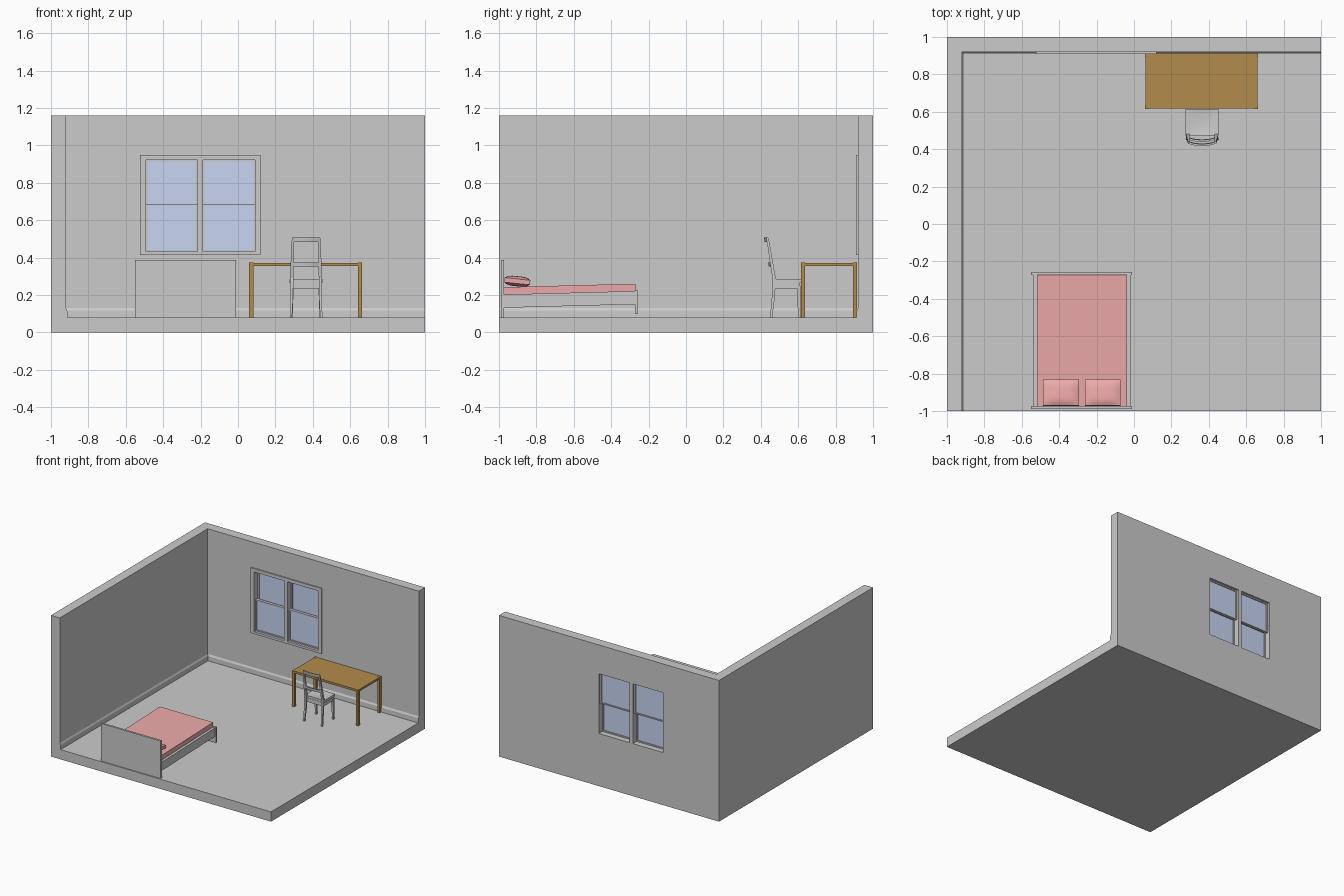
import bpy, bmesh, math
from mathutils import Matrix, Vector

if "Cube" in bpy.data.objects:
    bpy.data.objects.remove(bpy.data.objects["Cube"])


def material(name, rgb):
    m = bpy.data.materials.new(name)
    m.diffuse_color = (*rgb, 1)
    m.use_nodes = True
    m.node_tree.nodes["Principled BSDF"].inputs["Base Color"].default_value = m.diffuse_color
    return m


PINK = material("bed_pink", (0.85, 0.4, 0.4))
WOOD = material("desk_wood", (0.45, 0.26, 0.07))
GLASS = material("window_glass", (0.58, 0.66, 0.9))


def finish(name, bm, mat=None, smooth=False):
    bmesh.ops.recalc_face_normals(bm, faces=bm.faces)
    me = bpy.data.meshes.new(name)
    bm.to_mesh(me)
    bm.free()
    ob = bpy.data.objects.new(name, me)
    bpy.context.collection.objects.link(ob)
    if mat:
        me.materials.append(mat)
    if smooth:
        bpy.ops.object.select_all(action='DESELECT')
        ob.select_set(True)
        bpy.context.view_layer.objects.active = ob
        bpy.ops.object.shade_smooth_by_angle(angle=math.radians(40))
    return ob


def add_box(bm, x, y, z, mat4=None):
    m = Matrix.LocRotScale(
        Vector(((x[0] + x[1]) / 2, (y[0] + y[1]) / 2, (z[0] + z[1]) / 2)), None,
        Vector((x[1] - x[0], y[1] - y[0], z[1] - z[0])))
    bmesh.ops.create_cube(bm, size=1, matrix=mat4 @ m if mat4 else m)


def boxes(name, parts, mat=None, mat4=None):
    bm = bmesh.new()
    for p in parts:
        add_box(bm, *p, mat4)
    return finish(name, bm, mat)


def frame(x, y, z, w):
    """Four bars of width w around a rectangle in the xz plane."""
    return [(x, y, (z[0], z[0] + w)), (x, y, (z[1] - w, z[1])),
            ((x[0], x[0] + w), y, (z[0] + w, z[1] - w)),
            ((x[1] - w, x[1]), y, (z[0] + w, z[1] - w))]


def loft(name, rings, smooth=False):
    bm = bmesh.new()
    rows = [[bm.verts.new(p) for p in r] for r in rings]
    for a, b in zip(rows, rows[1:]):
        for i in range(len(a)):
            j = (i + 1) % len(a)
            bm.faces.new((a[i], a[j], b[j], b[i]))
    bm.faces.new(rows[0])
    bm.faces.new(rows[-1][::-1])
    return finish(name, bm, None, smooth)


def cushion(name, centre, half, shape, mat=None, tilt=0):
    """Finely divided block whose z is reshaped by shape(u, v, w)."""
    bm = bmesh.new()
    bmesh.ops.create_cube(bm, size=2)
    bmesh.ops.subdivide_edges(bm, edges=bm.edges[:], cuts=9, use_grid_fill=True)
    for v in bm.verts:
        v.co.z = shape(*v.co)
        v.co = Vector(a * b for a, b in zip(v.co, half))
    bm.transform(Matrix.Translation(centre) @ Matrix.Rotation(tilt, 4, 'X'))
    return finish(name, bm, mat, True)


# Room shell
H = 1.16
boxes("floor", [((-1, 1), (-1, 1), (0, 0.08))])
boxes("left_wall", [((-1, -0.92), (-1, 0.92), (0.08, H))])
openings = [(-0.492, -0.217), (-0.188, 0.092)]
zlo, zhi, zmid = 0.432, 0.923, 0.68
xs = [-1, *openings[0], *openings[1], 1]
back = [((xs[i], xs[i + 1]), (0.92, 1), (0.08, H)) for i in (0, 2, 4)]
for o in openings:
    back += [(o, (0.92, 1), (0.08, zlo)), (o, (0.92, 1), (zhi, H))]
boxes("back_wall", back)

# Skirting with a slanted top, mitred in the corner
skirt = [(0.0, 0.08), (0.008, 0.08), (0.007, 0.118), (0.0, 0.132)]
loft("skirting", [[(-0.92 + d, -1, z) for d, z in skirt],
                  [(-0.92 + d, 0.92 - d, z) for d, z in skirt],
                  [(1, 0.92 - d, z) for d, z in skirt]])

# Window: inner casing, then outer upper sash and inner lower sash per opening
fy = (0.91, 0.922)
boxes("window_casing", [
    ((-0.525, 0.12), fy, (0.413, zlo)), ((-0.525, 0.12), fy, (zhi, 0.95)),
    ((-0.525, openings[0][0]), fy, (zlo, zhi)),
    ((openings[0][1], openings[1][0]), fy, (zlo, zhi)),
    ((openings[1][1], 0.12), fy, (zlo, zhi))])
for side, o in zip(("left", "right"), openings):
    for part, y, z in (("upper", 0.97, (zmid - 0.008, zhi)),
                       ("lower", 0.942, (zlo, zmid + 0.008))):
        boxes(f"{side}_{part}_sash", frame(o, (y - 0.012, y + 0.012), z, 0.01))
        boxes(f"{side}_{part}_pane",
              [((o[0] + 0.008, o[1] - 0.008), (y - 0.005, y + 0.005),
                (z[0] + 0.008, z[1] - 0.008))], GLASS)

# Desk
boxes("desk_top", [((0.062, 0.66), (0.618, 0.914), (0.355, 0.372))], WOOD)
boxes("desk_legs", [(x, y, (0.08, 0.373))
                    for x in ((0.06, 0.082), (0.641, 0.663))
                    for y in ((0.614, 0.636), (0.893, 0.915))], WOOD)


# Chair, its back towards the viewer
CX = 0.364


def leg(name, stations):
    loft(name, [[(x + sx * h, y + sy * h, z)
                 for sx, sy in ((-1, -1), (1, -1), (1, 1), (-1, 1))]
                for x, y, z, h in stations])


for side, s in (("left", -1), ("right", 1)):
    leg(f"chair_back_{side}_leg", [
        (CX + s * 0.081, 0.455, 0.08, 0.006), (CX + s * 0.077, 0.468, 0.2, 0.008),
        (CX + s * 0.077, 0.471, 0.29, 0.009), (CX + s * 0.074, 0.456, 0.38, 0.008),
        (CX + s * 0.07, 0.436, 0.505, 0.006)])
    leg(f"chair_front_{side}_leg", [
        (CX + s * 0.078, 0.606, 0.08, 0.006), (CX + s * 0.076, 0.602, 0.25, 0.01)])

for name, y, z, half, h in (("chair_top_rail", 0.436, 0.496, 0.074, 0.013),
                            ("chair_lower_rail", 0.458, 0.364, 0.074, 0.011)):
    rings = []
    for i in range(9):
        t = i / 4 - 1
        yy = y - 0.012 * (1 - t * t)
        rings.append([(CX + t * half, yy + a + b * 0.15 * -1, z + b)
                      for a, b in ((-0.005, -h), (0.005, -h), (0.005, h), (-0.005, h))])
    loft(name, rings, True)

cushion("chair_seat", (CX, 0.545, 0.275), (0.088, 0.071, 0.01),
        lambda u, v, w: w - (0.6 * (1 - u * u) * (1 - v * v) if w > 0 else 0))
boxes("chair_apron", frame((CX - 0.08, CX + 0.08), (0.472, 0.482), (0.235, 0.267), 0.016)
      + [((CX - 0.08, CX + 0.08), (0.598, 0.608), (0.235, 0.267)),
         ((CX - 0.082, CX - 0.072), (0.475, 0.605), (0.235, 0.267)),
         ((CX + 0.072, CX + 0.082), (0.475, 0.605), (0.235, 0.267))])

# Bed: upright end boards, slightly tilted rails, base and mattress
boxes("headboard", [((-0.55, -0.01), (-0.99, -0.973), (0.08, 0.388))])
boxes("footboard", [((-0.55, -0.01), (-0.274, -0.256), (0.1, 0.225))])
piv = Vector((0, -0.98, 0.2))
tilt = (Matrix.Translation(piv) @ Matrix.Rotation(math.radians(1.5), 4, 'X')
        @ Matrix.Translation(-piv))
ry = (-0.98, -0.268)
boxes("bed_rails", [((-0.54, -0.52), ry, (0.132, 0.203)),
                    ((-0.037, -0.017), ry, (0.132, 0.203))], None, tilt)
boxes("bed_base", [((-0.522, -0.035), ry, (0.17, 0.203))], None, tilt)
boxes("mattress", [((-0.519, -0.037), (-0.974, -0.27), (0.203, 0.242))], PINK, tilt)

# Pillows
for side, x in (("left", -0.39), ("right", -0.167)):
    cushion(f"{side}_pillow", (x, -0.902, 0.274), (0.096, 0.069, 0.027),
            lambda u, v, w: w * (0.45 + 0.55 * (1 - u ** 4) * (1 - v ** 4)),
            PINK, math.radians(-6))
